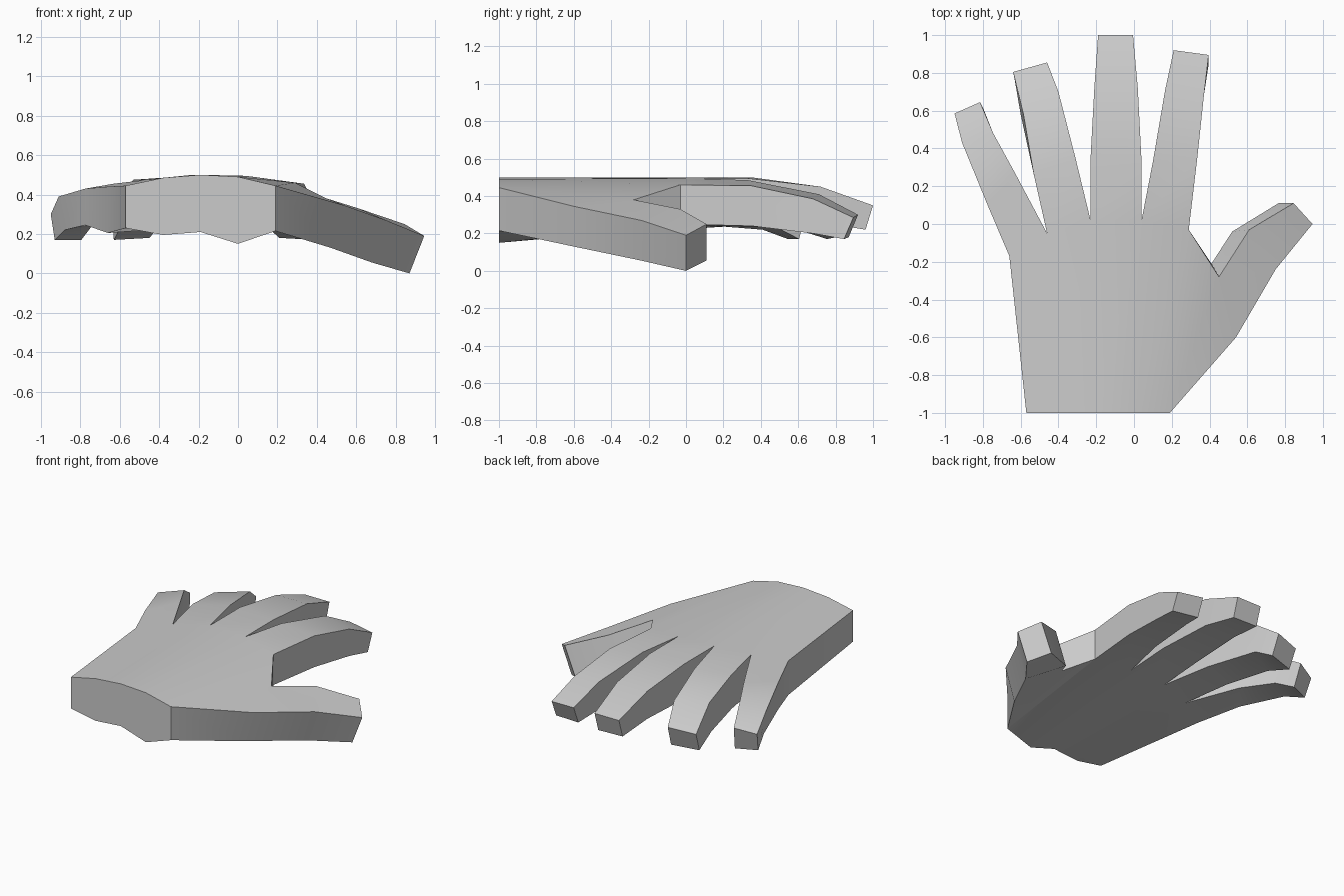
import bpy, bmesh, math

if "Cube" in bpy.data.objects:
    bpy.data.objects.remove(bpy.data.objects["Cube"])

bm = bmesh.new()


def edge(x, y, top, bottom, dx=0.0, dy=0.0):
    """A vertical edge: top vertex and (optionally shifted) bottom vertex."""
    return (bm.verts.new((x, y, top)), bm.verts.new((x + dx, y + dy, bottom)))


def skin(a, b):
    """Top and bottom faces spanning two pairs of vertical edges."""
    for k in (0, 1):
        bm.faces.new((a[0][k], a[1][k], b[1][k], b[0][k]))


def wall(a, b):
    bm.faces.new((a[0], b[0], b[1], a[1]))


def digit(base, joints):
    """Finger: a row of four-sided sections with a capped tip."""
    prev = base
    for left, right in joints:
        cur = (edge(*left), edge(*right))
        skin(prev, cur)
        wall(prev[0], cur[0])
        wall(prev[1], cur[1])
        prev = cur
    wall(*prev)


# palm: wrist edges and knuckle edges, one column per finger
wrist = [edge(x, -1, t, b) for x, t, b in (
    (-.57, .445, .23), (-.38, .485, .195), (-.19, .5, .21),
    (0, .49, .15), (.19, .445, .215))]
knuckle = [edge(*p) for p in (
    (-.66, -.17, .44, .205), (-.46, -.05, .475, .22), (-.23, .02, .5, .235),
    (.04, .02, .495, .24), (.29, -.03, .46, .25))]
for i in range(4):
    skin(wrist[i:i + 2], knuckle[i:i + 2])
wall(wrist[0], knuckle[0])
bm.faces.new([e[0] for e in wrist] + [e[1] for e in reversed(wrist)])

# fingers, little to index: (left, right) edge at each joint
fingers = [
    [((-.775, .10, .43, .245), (-.63, .27, .455, .25)),
     ((-.91, .43, .39, .22, .03, -.02), (-.745, .48, .43, .235)),
     ((-.95, .585, .30, .17, .02, -.04), (-.815, .645, .33, .17, .02, -.04))],
    [((-.53, .26, .475, .24), (-.31, .35, .49, .25)),
     ((-.585, .58, .42, .225, -.015, 0), (-.40, .70, .43, .235)),
     ((-.64, .805, .30, .17, .01, -.05), (-.46, .855, .32, .18, .01, -.05))],
    [((-.23, .35, .50, .26), (.04, .33, .495, .26)),
     ((-.21, .72, .45, .26), (.02, .72, .45, .26)),
     ((-.19, 1, .35, .225, 0, -.04), (-.005, 1, .35, .22, 0, -.04))],
    [((.10, .33, .485, .25), (.335, .35, .455, .24)),
     ((.165, .71, .41, .22), (.37, .68, .385, .20)),
     ((.21, .92, .30, .18, 0, -.05), (.395, .895, .285, .17, 0, -.05))],
]
for i, joints in enumerate(fingers):
    digit(knuckle[i:i + 2], joints)

# thumb: ball of the thumb, web to the index finger, then the digit itself
web = edge(.45, -.28, .38, .20, -.04, .07)
ball = edge(.54, -.60, .345, .13, -.07, 0)
skin((wrist[4], knuckle[4]), (ball, web))
wall(wrist[4], ball)
wall(knuckle[4], web)
digit((web, ball), [
    ((.61, -.03, .33, .12, -.09, -.01), (.75, -.24, .27, .055, -.07, 0)),
    ((.845, .11, .25, .055, -.08, 0), (.945, 0, .19, 0, -.075, 0))])

bmesh.ops.recalc_face_normals(bm, faces=bm.faces)
mesh = bpy.data.meshes.new("hand")
bm.to_mesh(mesh)
bm.free()
hand = bpy.data.objects.new("hand", mesh)
bpy.context.collection.objects.link(hand)
bpy.context.view_layer.objects.active = hand
hand.select_set(True)
bpy.ops.object.shade_smooth_by_angle(angle=math.radians(30))
